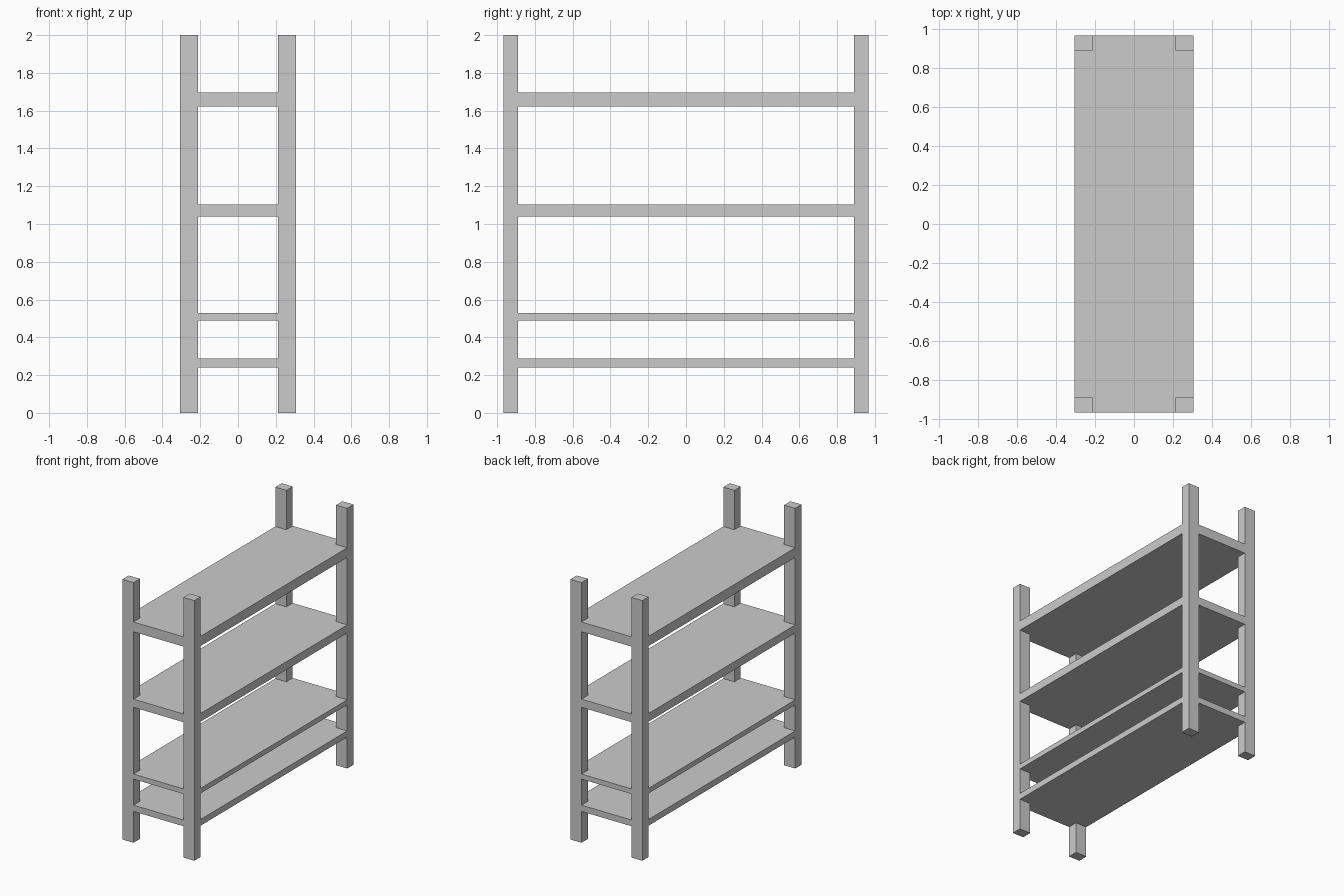
import bpy, bmesh

if "Cube" in bpy.data.objects:
    bpy.data.objects.remove(bpy.data.objects["Cube"])

X, Y, H = 0.306, 0.967, 2.0      # outer half width, outer half depth, height
XI, YI = 0.212, 0.89             # inner faces of the posts


def prism(name, outline, z0, z1):
    """Extrude a flat outline from z0 up to z1."""
    bm = bmesh.new()
    face = bm.faces.new([bm.verts.new((x, y, z0)) for x, y in outline])
    ext = bmesh.ops.extrude_face_region(bm, geom=[face], use_keep_orig=True)
    verts = [v for v in ext["geom"] if isinstance(v, bmesh.types.BMVert)]
    bmesh.ops.translate(bm, verts=verts, vec=(0, 0, z1 - z0))
    bmesh.ops.recalc_face_normals(bm, faces=bm.faces)
    mesh = bpy.data.meshes.new(name)
    bm.to_mesh(mesh)
    bm.free()
    obj = bpy.data.objects.new(name, mesh)
    bpy.context.collection.objects.link(obj)
    return obj


# Four corner posts
for sx, side in ((-1, "left"), (1, "right")):
    for sy, end in ((-1, "front"), (1, "back")):
        prism(f"{end}_{side}_post",
              [(sx * XI, sy * YI), (sx * X, sy * YI),
               (sx * X, sy * Y), (sx * XI, sy * Y)], 0, H)

# Shelves, notched at the corners and flush with the outside of the posts
notched = [(-XI, -Y), (XI, -Y), (XI, -YI), (X, -YI), (X, YI), (XI, YI),
           (XI, Y), (-XI, Y), (-XI, YI), (-X, YI), (-X, -YI), (-XI, -YI)]
levels = [(0.241, 0.289), (0.489, 0.528), (1.041, 1.104), (1.622, 1.697)]
for i, (z0, z1) in enumerate(levels, 1):
    prism(f"shelf_{i}", notched, z0, z1)
